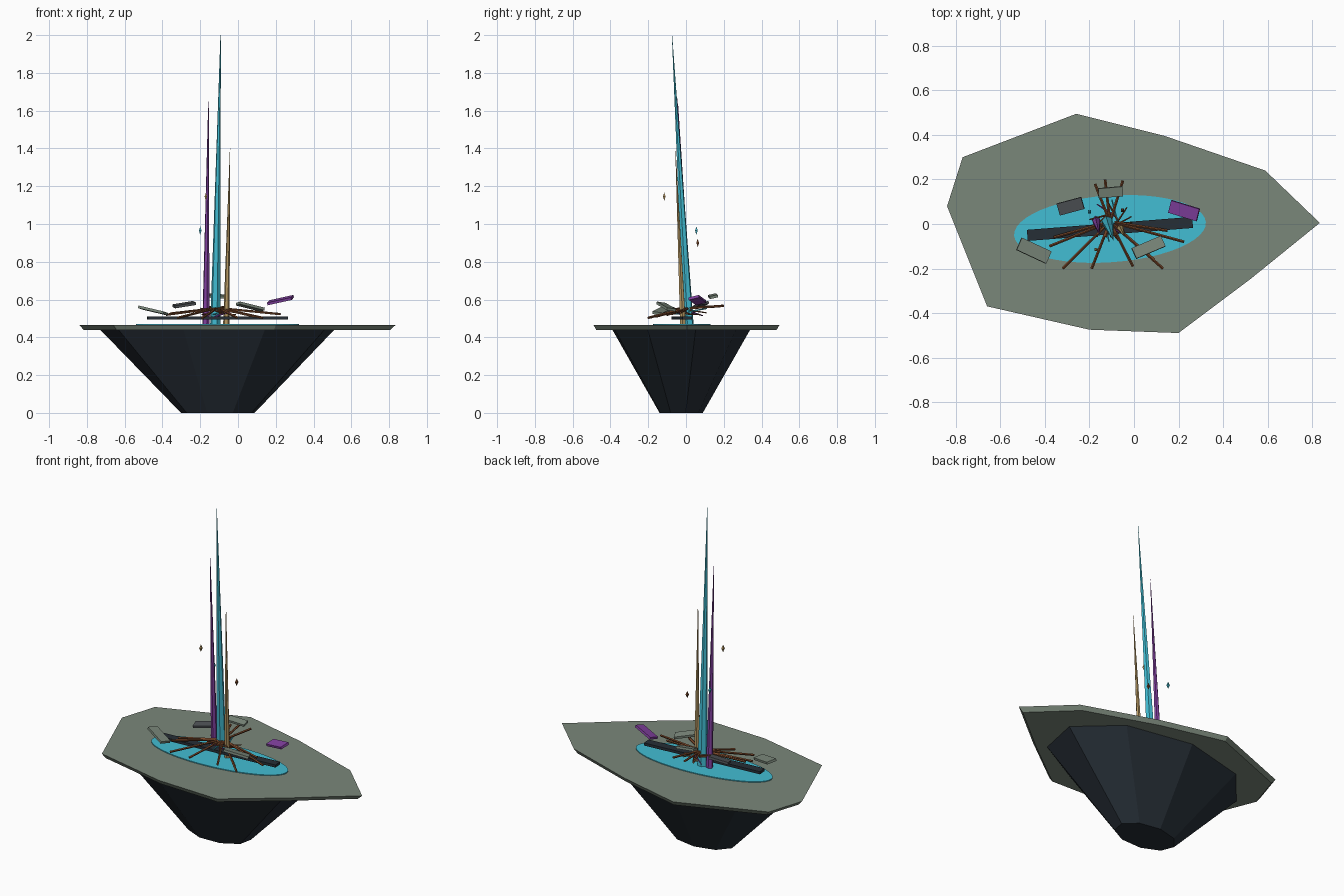
import bpy, bmesh, math, random
from mathutils import Vector, Matrix, Euler

if "Cube" in bpy.data.objects:
    bpy.data.objects.remove(bpy.data.objects["Cube"])

random.seed(4)


def colour(name, r, g, b):
    def lin(c):
        c /= 255
        return c / 12.92 if c <= 0.04045 else ((c + 0.055) / 1.055) ** 2.4
    m = bpy.data.materials.new(name)
    m.diffuse_color = (lin(r), lin(g), lin(b), 1)
    m.use_nodes = True
    m.node_tree.nodes["Principled BSDF"].inputs["Base Color"].default_value = m.diffuse_color
    return m


SAGE = colour("sage stone", 122, 135, 122)
ROCK = colour("dark rock", 38, 46, 54)
CYAN = colour("cyan", 66, 190, 212)
PURPLE = colour("purple", 130, 64, 160)
GOLD = colour("pale gold", 184, 154, 100)
BROWN = colour("rust brown", 122, 72, 42)
GREY = colour("slate grey", 78, 82, 86)


def finish(name, bm, mat):
    bmesh.ops.recalc_face_normals(bm, faces=bm.faces)
    me = bpy.data.meshes.new(name)
    bm.to_mesh(me)
    bm.free()
    me.materials.append(mat)
    ob = bpy.data.objects.new(name, me)
    bpy.context.collection.objects.link(ob)
    return ob


def prism(name, low, high, mat):
    """Closed solid between two matching rings of points."""
    bm = bmesh.new()
    a = [bm.verts.new(p) for p in low]
    b = [bm.verts.new(p) for p in high]
    n = len(a)
    bm.faces.new(a)
    bm.faces.new(b)
    for i in range(n):
        j = (i + 1) % n
        bm.faces.new((a[i], a[j], b[j], b[i]))
    return finish(name, bm, mat)


def ring(n, cx, cy, z, rx, ry, start=0, spin=0):
    pts = []
    for i in range(n):
        t = math.radians(start) + math.tau * i / n
        v = Matrix.Rotation(math.radians(spin), 3, 'Z') @ Vector((rx * math.cos(t), ry * math.sin(t), 0))
        pts.append((cx + v.x, cy + v.y, z))
    return pts


def rod(name, p, q, r1, r2, sides, mat):
    """Straight or tapered rod between two points."""
    p, q = Vector(p), Vector(q)
    d = q - p
    bm = bmesh.new()
    bmesh.ops.create_cone(bm, cap_ends=True, segments=sides, radius1=r1, radius2=r2, depth=d.length)
    rot = d.to_track_quat('Z', 'Y').to_matrix().to_4x4()
    bm.transform(Matrix.Translation((p + q) / 2) @ rot)
    return finish(name, bm, mat)


def slab(name, centre, size, rot, mat):
    bm = bmesh.new()
    bmesh.ops.create_cube(bm, size=1)
    r = Euler([math.radians(a) for a in rot]).to_matrix().to_4x4()
    bm.transform(Matrix.Translation(centre) @ r @ Matrix.Diagonal((*size, 1)))
    return finish(name, bm, mat)


# Island: irregular bevelled plate over a tapering rock
outline = [(0.835, 0.005), (0.59, 0.24), (0.14, 0.395), (-0.26, 0.495), (-0.77, 0.30),
           (-0.84, 0.08), (-0.66, -0.37), (-0.20, -0.475), (0.20, -0.49), (0.52, -0.25)]
prism("island_plate", [(-0.1 + (x + 0.1) * 0.97, y * 0.97, 0.44) for x, y in outline],
      [(x, y, 0.466) for x, y in outline], SAGE)
prism("island_rock", ring(9, -0.105, -0.028, 0, 0.198, 0.117, 13),
      ring(9, -0.104, -0.033, 0.44, 0.63, 0.373, 13), ROCK)

# Pool and the dark beam across it
prism("pool", ring(48, -0.108, -0.022, 0.464, 0.432, 0.15, 0, 4),
      ring(48, -0.108, -0.022, 0.471, 0.432, 0.15, 0, 4), CYAN)
slab("beam", (-0.108, -0.022, 0.502), (0.745, 0.05, 0.016), (0, 0, 4.5), ROCK)

# Leaning spires
rod("tall_spire", (-0.12, 0.014, 0.462), (-0.092, -0.074, 2.0), 0.028, 0.001, 6, CYAN)
rod("purple_spire", (-0.17, 0.016, 0.462), (-0.156, -0.045, 1.67), 0.02, 0.001, 6, PURPLE)
rod("gold_spire", (-0.062, -0.016, 0.462), (-0.042, -0.056, 1.40), 0.017, 0.001, 6, GOLD)

# Floating slabs
slab("purple_slab", (0.225, 0.06, 0.597), (0.135, 0.058, 0.014), (14, -12, -17), PURPLE)
slab("slate_slab", (-0.285, 0.08, 0.573), (0.115, 0.055, 0.014), (8, -9, 15), GREY)
slab("back_slab", (-0.105, 0.143, 0.618), (0.11, 0.044, 0.014), (12, 4, 5), SAGE)
slab("left_slab", (-0.45, -0.12, 0.542), (0.15, 0.06, 0.014), (-8, 12, -25), SAGE)
slab("right_slab", (0.065, -0.105, 0.563), (0.145, 0.052, 0.014), (-8, 13, 23), SAGE)

# Fan of sticks around the spire feet
tips = [(-0.32, -0.2), (-0.19, -0.2), (-0.005, -0.19), (0.13, -0.2), (0.225, -0.08),
        (0.09, -0.16), (-0.38, -0.10), (-0.36, -0.06), (-0.13, 0.2), (-0.05, 0.195),
        (-0.175, 0.18), (0.15, -0.03)]
for i, (x, y) in enumerate(tips):
    k = 0.08 if y < 0 else -0.35
    bx, by = -0.108 + (x + 0.108) * k, 0.01 + y * k
    rod(f"stick_{i + 1}", (bx, by, 0.552 + 0.05 * by), (x, y, 0.535 + 0.16 * y), 0.0065, 0.0065, 5, BROWN)

# Short splinters heaped in the middle
for i in range(12):
    a = math.tau * i / 12 + random.uniform(-0.2, 0.2)
    c = Vector((-0.105 + 0.05 * math.cos(a), 0.015 + 0.05 * math.sin(a), random.uniform(0.52, 0.55)))
    d = Vector((math.cos(a + 0.6), math.sin(a + 0.6), random.uniform(-0.3, 0.3))) * 0.05
    rod(f"splinter_{i + 1}", c - d, c + d, 0.005, 0.003, 5, (BROWN, BROWN, CYAN, BROWN, PURPLE, BROWN)[i % 6])

# Small floating crystals
for name, (x, y, z), mat in (("gold_crystal", (-0.17, -0.115, 1.145), GOLD),
                             ("cyan_crystal", (-0.20, 0.055, 0.965), CYAN),
                             ("rust_crystal", (-0.052, 0.062, 0.90), BROWN)):
    bm = bmesh.new()
    bmesh.ops.create_cone(bm, segments=4, radius1=0.010, radius2=0, depth=0.022)
    bmesh.ops.translate(bm, verts=bm.verts, vec=(0, 0, 0.011))
    bmesh.ops.rotate(bm, verts=bm.verts, matrix=Matrix.Rotation(math.pi / 4, 3, 'Z'))
    copy = bmesh.ops.duplicate(bm, geom=bm.verts[:] + bm.edges[:] + bm.faces[:])["geom"]
    bmesh.ops.scale(bm, vec=(1, 1, -1), verts=[g for g in copy if isinstance(g, bmesh.types.BMVert)])
    bmesh.ops.remove_doubles(bm, verts=bm.verts, dist=0.0005)
    bmesh.ops.translate(bm, verts=bm.verts, vec=(x, y, z))
    finish(name, bm, mat)
